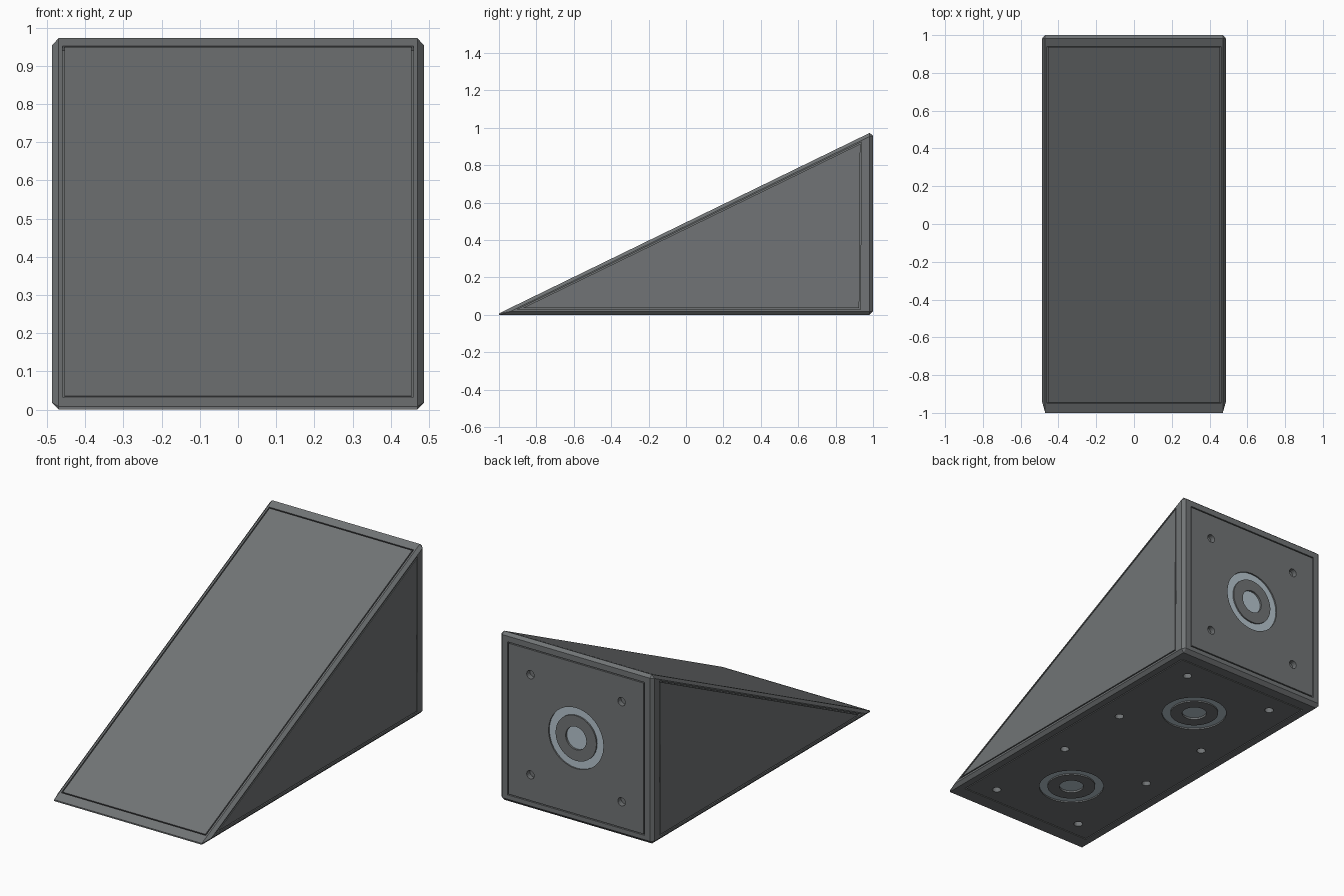
import bpy, bmesh, math
from mathutils import Vector

if "Cube" in bpy.data.objects:
    bpy.data.objects.remove(bpy.data.objects["Cube"])

DEPTH = 0.014


def material(name, rgb):
    m = bpy.data.materials.new(name)
    m.diffuse_color = (*rgb, 1)
    m.use_nodes = True
    m.node_tree.nodes["Principled BSDF"].inputs["Base Color"].default_value = m.diffuse_color
    return m


grey = material("armour_grey", (0.165, 0.175, 0.18))
steel = material("pale_steel", (0.47, 0.56, 0.62))


def make_object(name, bm, mat):
    bmesh.ops.recalc_face_normals(bm, faces=bm.faces)
    me = bpy.data.meshes.new(name)
    bm.to_mesh(me)
    bm.free()
    me.materials.append(mat)
    ob = bpy.data.objects.new(name, me)
    bpy.context.collection.objects.link(ob)
    return ob


def prism(bm, loop, n, low, high, inner=None):
    """Extrude a loop along n between two heights, with an optional hole."""
    def ring(pts, h):
        return [bm.verts.new(p + n * h) for p in pts]

    def bridge(a, b):
        for i in range(len(a)):
            j = (i + 1) % len(a)
            bm.faces.new((a[i], a[j], b[j], b[i]))

    lo, hi = ring(loop, low), ring(loop, high)
    bridge(lo, hi)
    if inner:
        ilo, ihi = ring(inner, low), ring(inner, high)
        bridge(ihi, ilo)
        bridge(hi, ihi)
        bridge(ilo, lo)
    else:
        bm.faces.new(lo[::-1])
        bm.faces.new(hi)


def inset(pts, n, w):
    """Offset a counter-clockwise loop inwards by w."""
    out = []
    for i, p in enumerate(pts):
        a = n.cross((p - pts[i - 1]).normalized())
        b = n.cross((pts[(i + 1) % len(pts)] - p).normalized())
        out.append(p + (a + b) * (w / (1 + a.dot(b))))
    return out


def circle(c, n, r, count=32):
    u = Vector((1, 0, 0))
    v = n.cross(u)
    return [c + u * (r * math.cos(t)) + v * (r * math.sin(t))
            for t in (2 * math.pi * i / count for i in range(count))]


# Wedge body: full-size profile plus slightly smaller, wider side triangles
outer = [(-1, 0), (0.98, 0), (1, 0.02), (1, 0.958), (0.982, 0.973), (-1, 0.008)]
side = [(-0.94, 0.018), (0.982, 0.018), (0.982, 0.954)]
bm = bmesh.new()
for s in (-1, 1):
    for profile, x in ((outer, 0.47), (side, 0.487)):
        for y, z in profile:
            bm.verts.new((s * x, y, z))
hull = bmesh.ops.convex_hull(bm, input=bm.verts)
bmesh.ops.dissolve_limit(bm, angle_limit=0.01, verts=bm.verts, edges=bm.edges)
body = make_object("wedge_body", bm, grey)

# Panel seams, one loop on each face
cut = bmesh.new()
slope_n = Vector((0, -0.438, 0.899)).normalized()
back_n, floor_n = Vector((0, 1, 0)), Vector((0, 0, -1))
tri = [(-0.9, 0.03), (0.932, 0.03), (0.938, 0.924)]
seams = [
    (slope_n, [(-0.46, -0.95, 0.032), (0.46, -0.95, 0.032),
               (0.46, 0.94, 0.953), (-0.46, 0.94, 0.953)]),
    (back_n, [(0.435, 1, 0.045), (-0.435, 1, 0.045),
              (-0.435, 1, 0.925), (0.435, 1, 0.925)]),
    (floor_n, [(-0.43, 0.92, 0), (0.43, 0.92, 0),
               (0.43, -0.92, 0), (-0.43, -0.92, 0)]),
    (Vector((1, 0, 0)), [(0.487, y, z) for y, z in tri]),
    (Vector((-1, 0, 0)), [(-0.487, y, z) for y, z in reversed(tri)]),
]
for n, pts in seams:
    loop = [Vector(p) for p in pts]
    prism(cut, loop, n, -DEPTH, 0.02, inset(loop, n, 0.006))

# Connectors: ring recess, centre recess and four bolt holes, with steel inlays
inlay = bmesh.new()
connectors = [
    (Vector((0, 1, 0.487)), back_n, Vector((0, 0, 1))),
    (Vector((0, 0.51, 0)), floor_n, Vector((0, 1, 0))),
    (Vector((0, -0.53, 0)), floor_n, Vector((0, 1, 0))),
]
for c, n, up in connectors:
    big, mid, hub = (circle(c, n, r) for r in (0.175, 0.13, 0.066))
    prism(cut, big, n, -DEPTH, 0.02, mid)
    prism(cut, hub, n, -DEPTH, 0.02)
    prism(inlay, big, n, -DEPTH - 0.002, -DEPTH + 0.006, mid)
    prism(inlay, hub, n, -DEPTH - 0.002, -DEPTH + 0.003)
    for sx in (-1, 1):
        for sy in (-1, 1):
            hole = circle(c + Vector((sx * 0.29, 0, 0)) + up * (sy * 0.288), n, 0.024, 16)
            prism(cut, hole, n, -0.03, 0.02)
make_object("connector_inlays", inlay, steel)

cutter = make_object("recess_cutter", cut, grey)
cutter.hide_render = True
cutter.display_type = 'WIRE'
mod = body.modifiers.new("recesses", 'BOOLEAN')
mod.operation = 'DIFFERENCE'
mod.solver = 'EXACT'
mod.object = cutter
